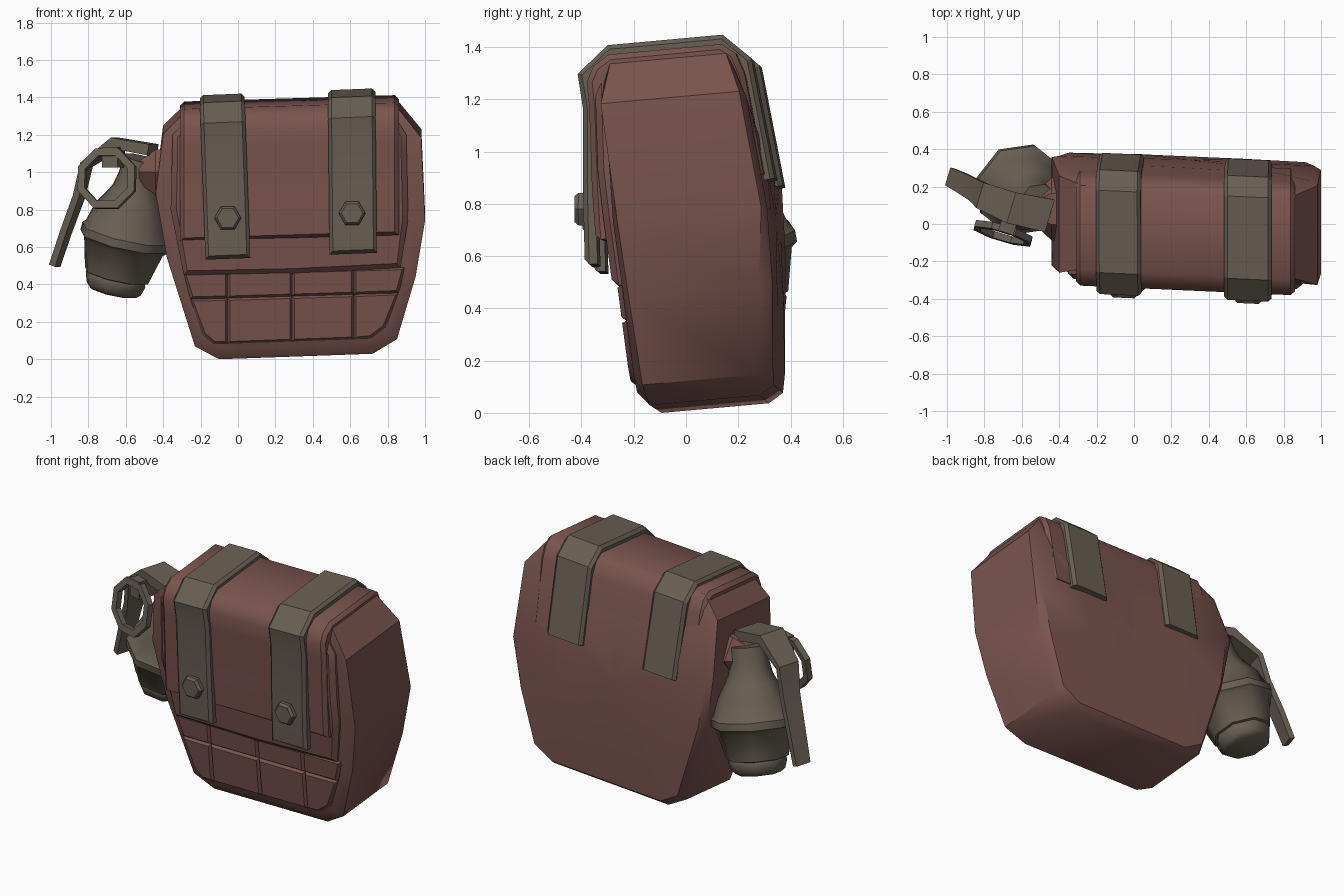
import bpy, bmesh, math
from mathutils import Vector, Matrix

if "Cube" in bpy.data.objects:
    bpy.data.objects.remove(bpy.data.objects["Cube"])


def material(name, rgb):
    m = bpy.data.materials.new(name)
    m.diffuse_color = (*rgb, 1)
    m.use_nodes = True
    m.node_tree.nodes["Principled BSDF"].inputs["Base Color"].default_value = m.diffuse_color
    return m


RED = material("dull red cloth", (0.195, 0.089, 0.076))
OLIVE = material("olive brown", (0.136, 0.114, 0.084))


def finish(name, bm, mat, angle=30, yaw=True, roll=0.0, drift=0.0, fix=True):
    """Turn a bmesh into an object; bag parts are slightly skewed about x = 0.28."""
    if fix:
        bmesh.ops.recalc_face_normals(bm, faces=bm.faces[:])
    for v in bm.verts:
        d = v.co.x - 0.28
        v.co.x -= drift * (v.co.z - 1)
        v.co.z += roll * d
        if yaw:
            v.co.y -= 0.045 * d
    me = bpy.data.meshes.new(name)
    bm.to_mesh(me)
    bm.free()
    me.materials.append(mat)
    ob = bpy.data.objects.new(name, me)
    bpy.context.collection.objects.link(ob)
    bpy.ops.object.select_all(action='DESELECT')
    ob.select_set(True)
    bpy.context.view_layer.objects.active = ob
    bpy.ops.object.shade_smooth_by_angle(angle=math.radians(angle))
    return ob


def curve(points):
    """Piecewise linear function of z."""
    def f(z):
        if z <= points[0][0]:
            return points[0][1]
        for (a, p), (b, q) in zip(points, points[1:]):
            if z <= b:
                return p + (q - p) * (z - a) / (b - a)
        return points[-1][1]
    return f


def loft(bm, rings, closed=True):
    vs = [[bm.verts.new(p) for p in r] for r in rings]
    n = len(vs[0])
    for a, b in zip(vs, vs[1:]):
        for i in range(n):
            bm.faces.new((a[i], a[(i + 1) % n], b[(i + 1) % n], b[i]))
    if closed:
        bm.faces.new(vs[0][::-1])
        bm.faces.new(vs[-1])
    return vs


# Bag body: outline lofted from back to front
front_rim = curve([(0, -.11), (.1, -.14), (1.2, -.295), (1.37, -.26)])
front_face = curve([(.05, -.165), (.48, -.215), (.9, -.27), (1.35, -.285)])
back_rim = curve([(0, .30), (.15, .30), (.9, .325), (1.2, .235), (1.37, .17)])
back_face = curve([(.05, .355), (.4, .363), (.9, .332), (1.2, .255), (1.36, .18)])
outline = [(-.10, 0), (.72, .03), (.85, .11), (.95, .45), (1.0, .75), (.98, 1.2),
           (.84, 1.375), (.25, 1.345), (-.28, 1.34), (-.40, 1.22), (-.44, .9),
           (-.38, .55), (-.23, .07)]


def ring(scale, depth):
    pts = []
    for x, z in outline:
        x, z = .28 + (x - .28) * scale, .7 + (z - .7) * scale
        y = depth(z)
        pts.append((x, y, z + .09 * (y + .11)))
    return pts


bm = bmesh.new()
loft(bm, [ring(.02, back_face), ring(.5, back_face), ring(.95, back_face),
          ring(1, back_rim), ring(1, front_rim), ring(.92, front_face),
          ring(.5, front_face), ring(.02, front_face)])
finish("bag_body", bm, RED, 36)


def plate(name, pts, xs, zs, base, raised, rim, separate):
    """Raised panel following the front face, cut into cells by xs and zs."""
    bm = bmesh.new()
    bm.faces.new([bm.verts.new((x, 0, z)) for x, z in pts])
    for co, no in [((x, 0, 0), (1, 0, 0)) for x in xs] + \
                  [((0, 0, z), (-.03, 0, 1)) for z in zs]:
        bmesh.ops.bisect_plane(bm, geom=bm.verts[:] + bm.edges[:] + bm.faces[:],
                               plane_co=co, plane_no=no)
    for v in bm.verts:
        v.co.y = front_face(v.co.z) - base
    border = [e for e in bm.edges if e.is_boundary]
    tops = bm.faces[:]
    skirt = bmesh.ops.extrude_edge_only(bm, edges=border)["geom"]
    for v in skirt:
        if isinstance(v, bmesh.types.BMVert):
            v.co.y += base + .05
    if separate:
        bmesh.ops.inset_individual(bm, faces=tops, thickness=rim)
    else:
        bmesh.ops.inset_region(bm, faces=tops, thickness=rim, use_boundary=True)
    for v in {v for f in tops for v in f.verts}:
        v.co.y -= raised
    finish(name, bm, RED, fix=False)


# Front panel under the flap, and the pocket split into padded cells
plate("front_panel", [(-.29, .45), (.30, .455), (.87, .49), (.91, .75), (.90, 1.2), (.82, 1.33),
                      (-.25, 1.30), (-.35, 1.2), (-.36, .8)], [], [.7, .9, 1.1],
      .015, .025, .03, False)
plate("pocket_cells", [(-.13, .08), (.71, .11), (.79, .17), (.87, .39), (.89, .49),
                       (-.29, .46), (-.26, .34), (-.19, .13)],
      [-.055, .29, .62], [.328], .002, .018, .017, True)


def ribbon(name, path, x0, x1, thick, bevel, mat, roll, angle, drift=0.0):
    """Band with chamfered edges following a (y, z) path across the bag."""
    bm = bmesh.new()
    pts = [Vector(p) for p in path]
    rings = []
    for i, p in enumerate(pts):
        t1 = (p - pts[max(i - 1, 0)]).normalized()
        t2 = (pts[min(i + 1, len(pts) - 1)] - p).normalized()
        t = (t1 + t2).normalized()
        n = Vector((-t.y, t.x))
        mid, inner = p - n * bevel, p - n * thick
        rings.append([(x0, *inner), (x0, *mid), (x0 + bevel, *p),
                      (x1 - bevel, *p), (x1, *mid), (x1, *inner)])
    # undercut at the front end
    rings[0] = [(x, y, z - (.02 if k in (0, 1, 4, 5) else 0))
                for k, (x, y, z) in enumerate(rings[0])]
    loft(bm, rings)
    finish(name, bm, mat, angle, roll=roll, drift=drift)


# Flap over the top, and two straps over the flap
ribbon("flap", [(-.322, .665), (-.335, .85), (-.345, 1.15), (-.355, 1.25), (-.33, 1.31),
                (-.27, 1.355), (.16, 1.395), (.215, 1.36), (.25, 1.28), (.322, .9)],
       -.31, .86, .07, .022, RED, .03, 40)
strap = [(-.368, .57), (-.375, .85), (-.375, 1.15), (-.395, 1.28), (-.28, 1.39),
         (.16, 1.43), (.27, 1.34), (.36, .88)]
for side, x0, x1, bolt_x, bolt_z, drift in (("left", -.19, .05, -.055, .755, .035),
                                            ("right", .485, .738, .61, .78, .01)):
    ribbon("strap_" + side, strap, x0, x1, .05, .018, OLIVE, .04, 20, drift)
    # Hexagonal stud on the strap
    bm = bmesh.new()
    rings = []
    for r, y in ((.072, -.35), (.072, -.395), (.058, -.41)):
        rings.append([(bolt_x + r * math.cos(k * math.pi / 3), y,
                       bolt_z + r * math.sin(k * math.pi / 3)) for k in range(6)])
    loft(bm, rings)
    finish("stud_" + side, bm, OLIVE, 20)

# Cloth loop that holds the hanging canister
bm = bmesh.new()
rings = []
for x, r in ((-.36, .14), (-.44, .14), (-.53, .07)):
    rings.append([(x, .08 + 1.2 * r * math.cos(k * math.pi / 3),
                   1.0 + r * math.sin(k * math.pi / 3)) for k in range(6)])
loft(bm, rings)
finish("side_loop", bm, RED, yaw=False)

# Canister: eight-sided turned shape on a leaning axis
axis = Vector((.23, -.18, 1)).normalized()
place = Matrix.Translation((-.67, .235, .36)) @ axis.to_track_quat('Z', 'Y').to_matrix().to_4x4()
profile = [(.13, 0), (.155, .02), (.17, .07), (.165, .085), (.18, .09), (.225, .26),
           (.25, .28), (.25, .325), (.232, .34), (.205, .44), (.15, .53), (.13, .57),
           (.115, .64), (.11, .74)]
bm = bmesh.new()
loft(bm, [[place @ Vector((r * math.cos((k + .5) * math.pi / 4),
                           r * math.sin((k + .5) * math.pi / 4), h)) for k in range(8)]
          for r, h in profile])
finish("canister", bm, OLIVE, 46, yaw=False)

# Lever: bent strip from the cap down the outer side
path = [((-.455, .045, 1.12), .09), ((-.65, .085, 1.155), .085), ((-.81, .15, 1.04), .07),
        ((-.85, .18, .87), .06), ((-.92, .22, .68), .055), ((-.98, .25, .50), .05)]
across = Vector((.3, 1, 0)).normalized()
bm = bmesh.new()
rings = []
for i, (p, w) in enumerate(path):
    t = Vector(path[min(i + 1, 5)][0]) - Vector(path[max(i - 1, 0)][0])
    n = across.cross(t).normalized() * (.03 if i < 2 else .018)
    p, s = Vector(p), across * w
    rings.append([p - s - n, p + s - n, p + s + n, p - s + n])
loft(bm, rings)
finish("lever", bm, OLIVE, 20, yaw=False)

# Pull ring: eight-sided hoop with a square section
bm = bmesh.new()
centre, side, up = Vector((-.70, -.05, .965)), Vector((.95, -.28, 0)), Vector((.03, .16, 1))
out = side.cross(up).normalized()
hoop = []
for k in range(8):
    a = (k + .5) * math.pi / 4
    d = side * math.cos(a) + up * math.sin(a)
    hoop.append([centre + d * r + out * o
                 for r, o in ((.172, -.018), (.172, .018), (.13, .018), (.13, -.018))])
loft(bm, hoop + [hoop[0]], closed=False)
bmesh.ops.remove_doubles(bm, verts=bm.verts[:], dist=.0005)
finish("pull_ring", bm, OLIVE, 20, yaw=False)

# Pin joining the ring to the cap
bm = bmesh.new()
bmesh.ops.create_cube(bm, size=1, matrix=Matrix.Translation((-.665, .02, 1.08))
                      @ Matrix.Rotation(-.3, 4, 'Z') @ Matrix.Diagonal((.085, .14, .11, 1)))
finish("ring_pin", bm, OLIVE, 20, yaw=False)
